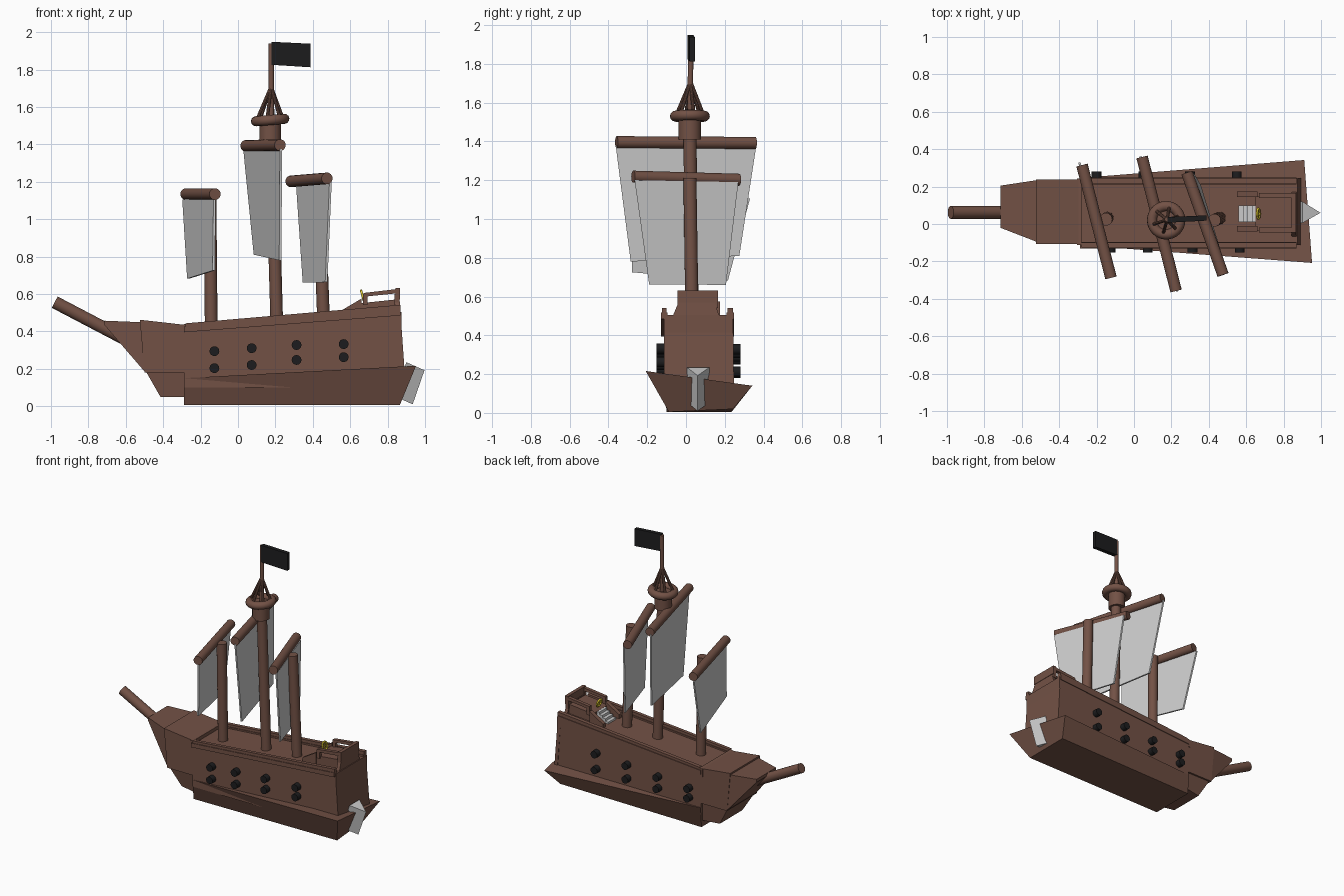
import bpy, bmesh, math
from mathutils import Vector


def material(name, rgb):
    m = bpy.data.materials.new(name)
    m.diffuse_color = (*rgb, 1)
    return m


WOOD = material("wood", (0.17, 0.083, 0.06))
BLACK = material("black", (0.012, 0.012, 0.013))
YELLOW = material("yellow", (0.75, 0.6, 0.03))


def finish(bm, name, mat):
    bmesh.ops.recalc_face_normals(bm, faces=bm.faces)
    me = bpy.data.meshes.new(name)
    bm.to_mesh(me)
    bm.free()
    if mat:
        me.materials.append(mat)
    ob = bpy.data.objects.new(name, me)
    bpy.context.collection.objects.link(ob)
    return ob


def smooth(ob):
    bpy.ops.object.select_all(action='DESELECT')
    ob.select_set(True)
    bpy.context.view_layer.objects.active = ob
    bpy.ops.object.shade_smooth_by_angle(angle=math.radians(35))


def loft(name, sections, mat=WOOD):
    """Skin a closed solid through matching rings of points."""
    bm = bmesh.new()
    rings = [[bm.verts.new(p) for p in s] for s in sections]
    n = len(rings[0])
    for a, b in zip(rings, rings[1:]):
        for i in range(n):
            j = (i + 1) % n
            bm.faces.new((a[i], a[j], b[j], b[i]))
    bm.faces.new(rings[0])
    bm.faces.new(rings[-1])
    return finish(bm, name, mat)


def rect(x, y0, y1, z0, z1):
    return [(x, y0, z0), (x, y1, z0), (x, y1, z1), (x, y0, z1)]


def beam(name, x0, x1, y0, y1, za, zb, mat=WOOD):
    """Bar along x; za and zb are the (bottom, top) heights at its two ends."""
    return loft(name, [rect(x0, y0, y1, *za), rect(x1, y0, y1, *zb)], mat)


def rod(name, a, b, r, mat=WOOD, r2=None, sides=24):
    a, b = Vector(a), Vector(b)
    bm = bmesh.new()
    bmesh.ops.create_cone(bm, cap_ends=True, segments=sides, radius1=r,
                          radius2=r if r2 is None else r2, depth=(b - a).length)
    bm.transform((b - a).to_track_quat('Z', 'Y').to_matrix().to_4x4())
    bmesh.ops.translate(bm, verts=bm.verts, vec=(a + b) / 2)
    ob = finish(bm, name, mat)
    smooth(ob)
    return ob


def ring(name, loc, big, small, rot, mat):
    bpy.ops.mesh.primitive_torus_add(location=loc, rotation=rot, major_radius=big,
                                     minor_radius=small, major_segments=32, minor_segments=12)
    ob = bpy.context.object
    ob.name = name
    ob.data.materials.append(mat)
    smooth(ob)


# Hull: upper box, flared lower hull, stepped bow
beam("upper_hull", -0.29, 0.875, -0.113, 0.243, (0.1, 0.415), (0.1, 0.505))
loft("lower_hull", [
    [(-0.29, -0.10, 0.005), (-0.29, 0.235, 0.005), (-0.29, 0.246, 0.15), (-0.29, -0.113, 0.15)],
    [(0.865, -0.088, 0.005), (0.85, 0.242, 0.02), (0.91, 0.342, 0.14), (0.952, -0.208, 0.216)]])
loft("bow_block", [rect(-0.285, -0.108, 0.238, 0.18, 0.435),
                   [(-0.5, -0.107, 0.18), (-0.5, 0.238, 0.18), (-0.525, 0.238, 0.462), (-0.525, -0.107, 0.462)]])
loft("bow_keel", [rect(-0.285, -0.09, 0.225, 0.05, 0.19),
                  [(-0.415, -0.06, 0.05), (-0.415, 0.2, 0.05), (-0.495, 0.225, 0.19), (-0.495, -0.095, 0.19)]])
loft("prow", [rect(-0.495, -0.105, 0.238, 0.18, 0.448),
              rect(-0.715, -0.02, 0.205, 0.435, 0.457)])
rod("bowsprit", (-0.98, 0.062, 0.556), (-0.60, 0.062, 0.357), 0.034)

# Rails along both sides
for side, y0, y1 in (("right", -0.13, -0.095), ("left", 0.21, 0.248)):
    beam(side + "_wale", -0.29, 0.87, y0, y1, (0.395, 0.425), (0.485, 0.517))
    beam(side + "_rail", -0.28, 0.87, y0 + 0.005, y1 - 0.005, (0.42, 0.443), (0.51, 0.542))
beam("bow_bulwark", -0.305, -0.28, -0.113, 0.243, (0.38, 0.435), (0.38, 0.44))

# Stern panel, raised platform with its railing, and stairs
outline = [(-0.113, 0.15), (-0.113, 0.47), (-0.072, 0.49), (-0.036, 0.577),
           (0.145, 0.577), (0.175, 0.49), (0.243, 0.46), (0.247, 0.15)]
loft("stern_panel", [[(x - 0.07 * (z - 0.2), y, z) for y, z in outline] for x in (0.865, 0.89)])
beam("stern_platform", 0.65, 0.86, -0.035, 0.15, (0.47, 0.55), (0.47, 0.572))
for side, y in (("right", -0.045), ("left", 0.14)):
    beam(side + "_platform_rail", 0.67, 0.865, y, y + 0.025, (0.585, 0.605), (0.605, 0.628))
    for x in (0.68, 0.85):
        beam(side + "_platform_post", x - 0.012, x + 0.012, y, y + 0.025, (0.54, 0.6), (0.54, 0.6))
    beam(side + "_stair_wall", 0.55, 0.66, y + 0.005, y + 0.035, (0.46, 0.51), (0.46, 0.575))
beam("platform_back_rail", 0.842, 0.867, -0.045, 0.165, (0.57, 0.632), (0.57, 0.632))
for i in range(4):
    beam("stair_step", 0.56 + 0.024 * i, 0.66, 0.01, 0.1,
         (0.46, 0.495 + 0.018 * i), (0.46, 0.495 + 0.018 * i), None)

# Steering wheel
wheel = Vector((0.665, 0.055, 0.592))
ring("wheel_rim", wheel, 0.027, 0.006, (0, math.radians(75), 0), YELLOW)
for k in range(3):
    a = k * math.pi / 3
    d = Vector((-0.26 * math.sin(a), math.cos(a), math.sin(a))) * 0.032
    rod("wheel_spoke", wheel - d, wheel + d, 0.003, YELLOW, sides=8)

# Rudder: leaning triangular prism
tri = [(0.90, 0.005, 0.235), (0.90, 0.12, 0.235), (0.997, 0.06, 0.192)]
loft("rudder", [tri, [(x - 0.063, y, z - 0.182) for x, y, z in tri]], None)

# Cannons: two rows of four on each side
for side, y_in, y_out, guns in (
        ("right", -0.09, -0.152, [(-0.126, 0.294, 0.203), (0.073, 0.31, 0.22), (0.313, 0.327, 0.247), (0.565, 0.332, 0.262)]),
        ("left", 0.21, 0.282, [(-0.2, 0.275, 0.205), (0.05, 0.29, 0.207), (0.3, 0.31, 0.21), (0.55, 0.328, 0.212)])):
    for x, *heights in guns:
        for z in heights:
            rod(side + "_cannon", (x, y_in, z), (x, y_out, z), 0.026, BLACK)

# Masts, yards and sails
rigs = {
    "fore": dict(mast=((-0.143, 0.032, 0.40), (-0.15, 0.025, 1.14)),
                 yard=((-0.278, 0.315, 1.134), (-0.123, -0.288, 1.134)),
                 sail=((-0.292, 0.33, 1.105), (-0.125, -0.28, 1.12), (-0.13, -0.278, 0.725), (-0.266, 0.216, 0.682))),
    "main": dict(mast=((0.208, 0.032, 0.42), (0.178, 0.02, 1.46)),
                 yard=((0.043, 0.358, 1.392), (0.225, -0.358, 1.396)),
                 sail=((0.034, 0.362, 1.375), (0.23, -0.362, 1.375), (0.226, -0.285, 0.78), (0.09, 0.275, 0.81))),
    "rear": dict(mast=((0.458, 0.032, 0.44), (0.43, 0.02, 1.21)),
                 yard=((0.283, 0.274, 1.202), (0.476, -0.272, 1.218)),
                 sail=((0.316, 0.27, 1.19), (0.495, -0.265, 1.2), (0.472, -0.19, 0.663), (0.352, 0.206, 0.66))),
}
for name, rig in rigs.items():
    rod(name + "_mast", *rig["mast"], 0.034)
    rod(name + "_yard", *rig["yard"], 0.031)
    loft(name + "_sail", [[(x + d, y, z) for x, y, z in rig["sail"]] for d in (-0.006, 0.006)], None)

# Crow's nest, flagpole and flag
nest = Vector((0.172, 0.02, 1.53))
rod("nest_tub", nest - Vector((0, 0, 0.12)), nest, 0.058)
ring("nest_ring", nest, 0.076, 0.027, (0, math.radians(-5), 0), WOOD)
rod("flagpole", (0.178, 0.02, 1.42), (0.178, 0.025, 1.94), 0.014)
for k in range(6):
    a = k * math.pi / 3 + 0.3
    rod("nest_stay", nest + Vector((0.075 * math.cos(a), 0.075 * math.sin(a), 0)),
        (0.177, 0.023, 1.71), 0.009, sides=10)
loft("flag", [rect(0.18, 0.007, 0.037, 1.825, 1.948), rect(0.387, 0.018, 0.046, 1.812, 1.938)], BLACK)
